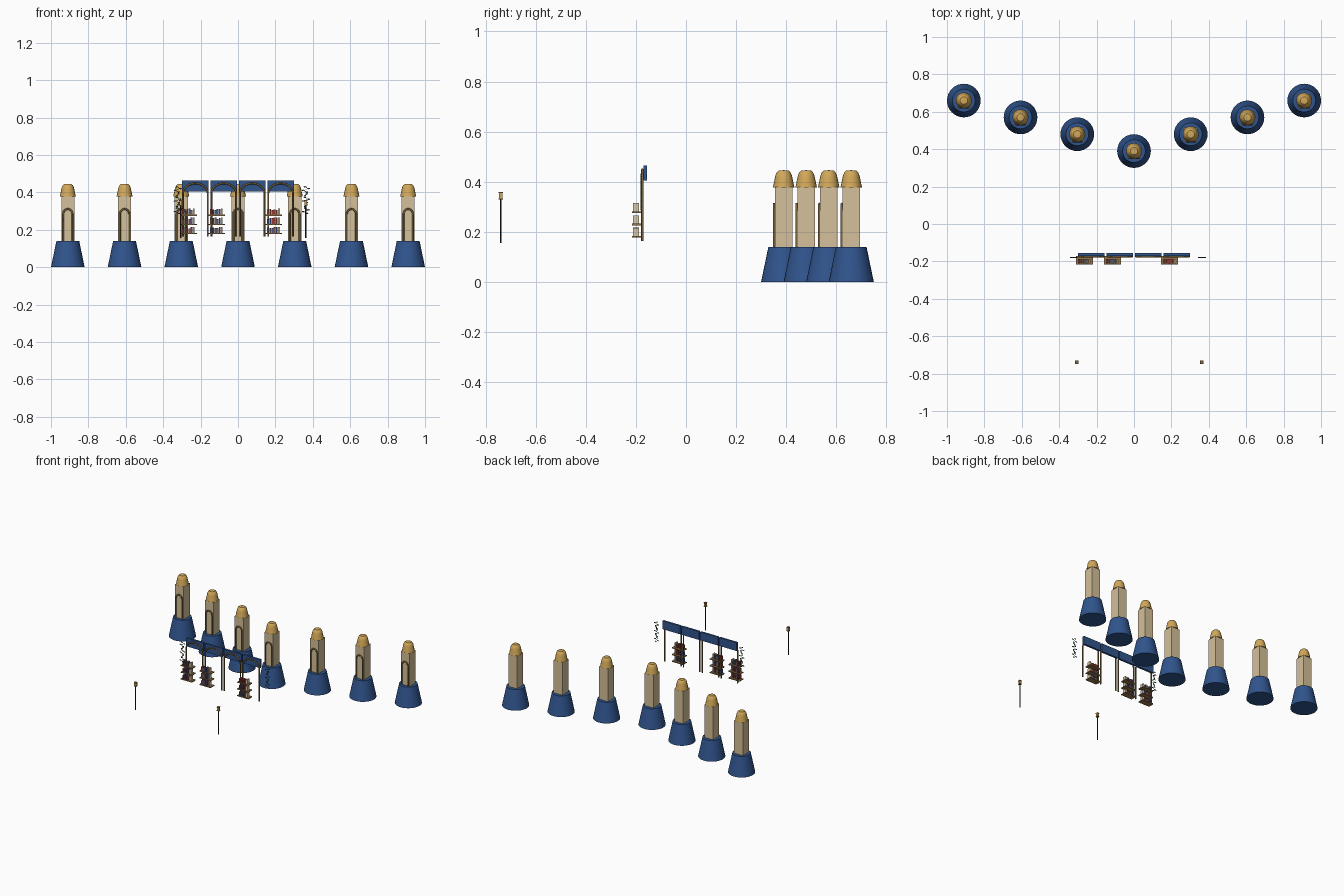
import bpy, bmesh, math, random
from mathutils import Vector

if "Cube" in bpy.data.objects:
    bpy.data.objects.remove(bpy.data.objects["Cube"])
random.seed(4)

def mat(name, r, g, b):
    m = bpy.data.materials.new(name)
    m.diffuse_color = (r, g, b, 1)
    m.use_nodes = True
    m.node_tree.nodes["Principled BSDF"].inputs["Base Color"].default_value = m.diffuse_color
    return m

NAVY = mat("navy", 0.03, 0.09, 0.27)
STONE = mat("stone", 0.66, 0.53, 0.32)
GOLD = mat("gold", 0.64, 0.39, 0.1)
BRONZE = mat("bronze", 0.2, 0.13, 0.05)
WOOD = mat("wood", 0.3, 0.18, 0.07)
LEAF = mat("leaf", 0.03, 0.1, 0.05)
IRON = mat("iron", 0.02, 0.02, 0.025)
BOOKS = [mat("book_red", 0.3, 0.04, 0.04), mat("book_blue", 0.05, 0.1, 0.28),
         mat("book_brown", 0.25, 0.1, 0.05), mat("book_cream", 0.7, 0.58, 0.4)]

def finish(name, bm, m, smooth=False):
    bmesh.ops.recalc_face_normals(bm, faces=bm.faces)
    me = bpy.data.meshes.new(name)
    bm.to_mesh(me)
    bm.free()
    me.materials.append(m)
    o = bpy.data.objects.new(name, me)
    bpy.context.collection.objects.link(o)
    if smooth:
        bpy.ops.object.select_all(action='DESELECT')
        o.select_set(True)
        bpy.context.view_layer.objects.active = o
        bpy.ops.object.shade_smooth_by_angle(angle=math.radians(35))
    return o

def box(name, c, s, m):
    bm = bmesh.new()
    bmesh.ops.create_cube(bm, size=1)
    bmesh.ops.scale(bm, vec=s, verts=bm.verts)
    bmesh.ops.translate(bm, vec=c, verts=bm.verts)
    return finish(name, bm, m)

def lathe(name, c, profile, m, n=32):
    bm = bmesh.new()
    vs = [bm.verts.new((c[0] + r, c[1], c[2] + z)) for r, z in profile]
    es = [bm.edges.new(p) for p in zip(vs, vs[1:])]
    bmesh.ops.spin(bm, geom=vs + es, cent=c, axis=(0, 0, 1), angle=2 * math.pi, steps=n)
    bmesh.ops.remove_doubles(bm, verts=bm.verts, dist=1e-5)
    return finish(name, bm, m, True)

def tube(name, pts, r, m, sides=2):
    cu = bpy.data.curves.new(name, 'CURVE')
    cu.dimensions = '3D'
    cu.bevel_depth = r
    cu.bevel_resolution = sides
    cu.use_fill_caps = True
    sp = cu.splines.new('POLY')
    sp.points.add(len(pts) - 1)
    for p, q in zip(sp.points, pts):
        p.co = (*q, 1)
    cu.materials.append(m)
    o = bpy.data.objects.new(name, cu)
    bpy.context.collection.objects.link(o)
    return o

def arch(name, x, y, z0, spring, w, rise, r):
    pts = [(x - w, y, z0)]
    for i in range(17):
        a = math.pi * (1 - i / 16)
        pts.append((x + w * math.cos(a), y, spring + rise * math.sin(a)))
    pts.append((x + w, y, z0))
    tube(name, pts, r, BRONZE)

# seven towers in a V: flared base, square shaft, domed cap, arch frame
for i in range(-3, 4):
    x, y = 0.3033 * i, 0.39 + 0.09 * abs(i)
    lathe("tower_base", (x, y, 0), [(0, 0), (0.09, 0), (0.061, 0.14), (0, 0.14)], NAVY)
    box("tower_shaft", (x, y, 0.258), (0.07, 0.07, 0.24), STONE)
    lathe("tower_cap", (x, y, 0),
          [(0, 0.377), (0.043, 0.377), (0.035, 0.415), (0.033, 0.425),
           (0.027, 0.438), (0.02, 0.444), (0, 0.446)], GOLD, 16)
    arch("tower_arch", x, y - 0.038, 0.14, 0.283, 0.025, 0.028, 0.005)

# arcade: four lintel panels with slim arches in front
for k in range(4):
    x = -0.228 + 0.152 * k
    box("arcade_panel", (x, -0.163, 0.434), (0.142, 0.015, 0.06), NAVY)
    arch("arcade_arch", x, -0.174, 0.163, 0.395, 0.066, 0.053, 0.005)

# book shelves
for x in (-0.265, -0.115, 0.19):
    for z in (0.18, 0.229, 0.278):
        box("shelf_board", (x, -0.194, z), (0.09, 0.044, 0.006), WOOD)
        for b in range(6):
            h = 0.033 if b == 5 else random.uniform(0.025, 0.034)
            m = BOOKS[3] if b == 5 else BOOKS[random.randrange(3)]
            box("book", (x - 0.029 + 0.0115 * b, -0.199, z + 0.003 + h / 2),
                (0.0095, 0.024, h), m)

# hanging vines: zigzag stem with small leaves
for x in (-0.322, 0.363):
    pts = [(x + 0.011 * math.sin(2.1 * t), -0.179, 0.43 - 0.0095 * t) for t in range(16)]
    tube("vine_stem", pts, 0.002, LEAF, 1)
    for t, p in enumerate(pts):
        bm = bmesh.new()
        bmesh.ops.create_icosphere(bm, subdivisions=1, radius=1)
        bmesh.ops.scale(bm, vec=(0.007, 0.003, 0.004), verts=bm.verts)
        side = 0.006 if t % 2 else -0.006
        bmesh.ops.translate(bm, vec=Vector(p) + Vector((side, 0, 0)), verts=bm.verts)
        finish("vine_leaf", bm, LEAF)

# lanterns on poles
for x in (-0.306, 0.362):
    tube("lantern_pole", [(x, -0.74, 0.155), (x, -0.74, 0.33)], 0.003, IRON)
    box("lantern_glass", (x, -0.74, 0.343), (0.015, 0.015, 0.024), GOLD)
    for z in (0.331, 0.356):
        box("lantern_plate", (x, -0.74, z), (0.018, 0.018, 0.004), BRONZE)
